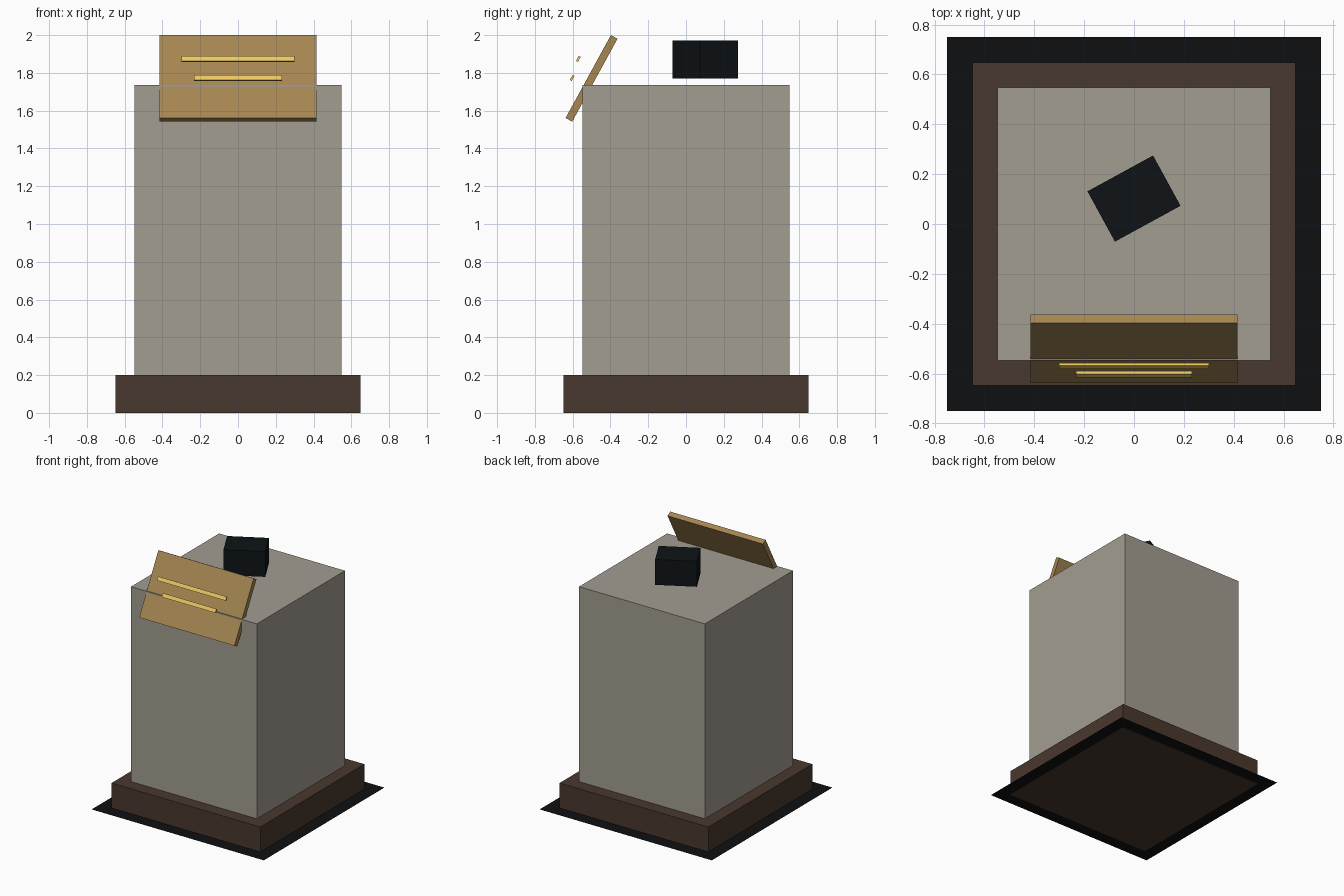
import bpy
from mathutils import Matrix, Vector

TILT = -0.5   # lean of the plaque, radians
TURN = 0.5    # turn of the top block, radians


def linear(c):
    return c / 12.92 if c <= 0.04045 else ((c + 0.055) / 1.055) ** 2.4


def material(name, hex_code):
    rgb = [linear(int(hex_code[i:i + 2], 16) / 255) for i in (0, 2, 4)]
    mat = bpy.data.materials.new(name)
    mat.use_nodes = True
    mat.diffuse_color = (*rgb, 1)
    shader = mat.node_tree.nodes["Principled BSDF"]
    shader.inputs["Base Color"].default_value = (*rgb, 1)
    shader.inputs["Roughness"].default_value = 0.7
    return mat


def box(name, size, centre, mat, rotation=(0, 0, 0)):
    bpy.ops.mesh.primitive_cube_add(size=1, location=centre, rotation=rotation)
    obj = bpy.context.object
    obj.name = name
    obj.data.transform(Matrix.Diagonal((*size, 1)))
    obj.data.materials.append(mat)
    return obj


default = bpy.data.objects.get("Cube")
if default:
    bpy.data.objects.remove(default, do_unlink=True)

stone = material("stone", "A39D91")
wood = material("dark_wood", "49382E")
brass = material("brass", "A58652")
gold = material("gold", "EBC864")
black = material("black", "0F1012")
slate = material("slate", "0E1417")

# Flat floor sheet
bpy.ops.mesh.primitive_plane_add(size=1.5, location=(0, 0, 0.004))
sheet = bpy.context.object
sheet.name = "floor_sheet"
sheet.data.materials.append(black)

# Pedestal
box("base", (1.296, 1.296, 0.2), (0, 0, 0.1), wood)
box("column", (1.096, 1.096, 1.733), (0, 0, 0.8685), stone)

# Leaning plaque with two raised bars
box("plaque", (0.83, 0.04, 0.5), (0, -0.5, 1.771), brass, (TILT, 0, 0))
for name, width, y, z in (("upper_bar", 0.6, -0.57, 1.874),
                          ("lower_bar", 0.465, -0.603, 1.773)):
    box(name, (width, 0.012, 0.03), (0, y, z), gold, (TILT, 0, 0))

# Turned block hovering over the column
box("top_block", (0.3, 0.23, 0.2), (0, 0.102, 1.871), slate, (0, 0, TURN))
